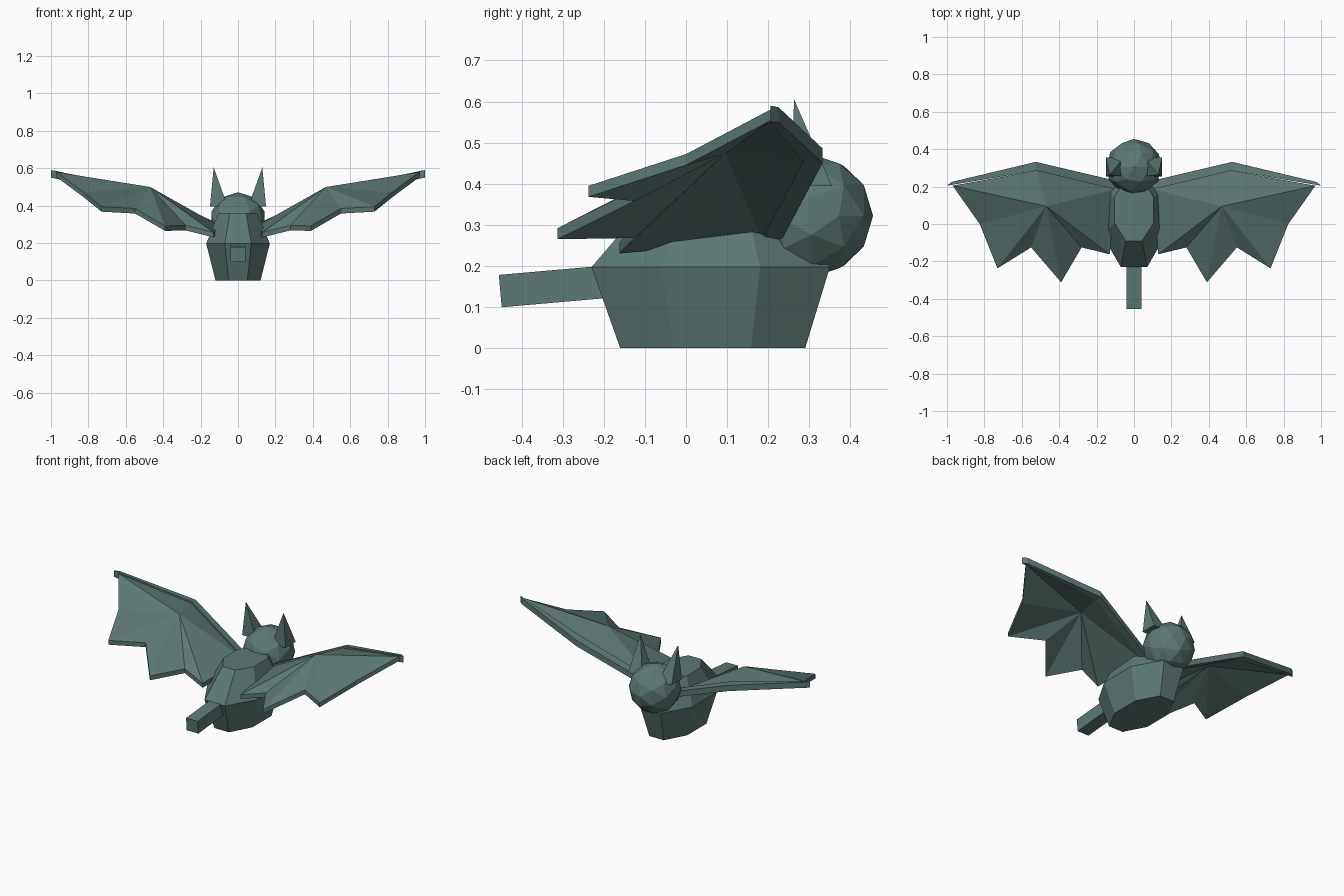
import bpy, bmesh, math
from mathutils import Matrix, Vector

cube = bpy.data.objects.get("Cube")
if cube:
    bpy.data.objects.remove(cube, do_unlink=True)

# Single flat colour
COLOUR = (0.11, 0.19, 0.175, 1)
mat = bpy.data.materials.new("grey_teal")
mat.use_nodes = True
mat.diffuse_color = COLOUR
bsdf = next(n for n in mat.node_tree.nodes if n.type == 'BSDF_PRINCIPLED')
bsdf.inputs["Base Color"].default_value = COLOUR
bsdf.inputs["Roughness"].default_value = 0.9


def finish(name, bm):
    bmesh.ops.recalc_face_normals(bm, faces=bm.faces[:])
    mesh = bpy.data.meshes.new(name)
    bm.to_mesh(mesh)
    bm.free()
    mesh.materials.append(mat)
    obj = bpy.data.objects.new(name, mesh)
    bpy.context.collection.objects.link(obj)
    return obj


def loft(name, rings):
    """Bridge matching rings of points and cap both ends."""
    bm = bmesh.new()
    loops = [[bm.verts.new(p) for p in ring] for ring in rings]
    for a, b in zip(loops, loops[1:]):
        for i in range(len(a)):
            j = (i + 1) % len(a)
            bm.faces.new((a[i], a[j], b[j], b[i]))
    bm.faces.new(loops[0])
    bm.faces.new(loops[-1])
    return finish(name, bm)


def octagon(cy, half_x, half_y, z):
    k = 1 / math.cos(math.pi / 8)
    angles = [math.pi / 8 + i * math.pi / 4 for i in range(8)]
    return [(half_x * k * math.cos(a), cy + half_y * k * math.sin(a), z) for a in angles]


# Body
loft("body", [octagon(0.065, 0.12, 0.225, 0),
              octagon(0.06, 0.17, 0.29, 0.197),
              octagon(0.075, 0.105, 0.165, 0.36)])

# Head, with its pole facing forwards
bm = bmesh.new()
bmesh.ops.create_icosphere(bm, subdivisions=2, radius=0.15,
                           matrix=Matrix.Translation((0, 0.305, 0.322)) @ Matrix.Rotation(-math.pi / 2, 4, 'X'))
finish("head", bm)

# Tail
bm = bmesh.new()
bmesh.ops.create_cube(bm, size=1, matrix=Matrix.Translation((0, -0.29, 0.153))
                      @ Matrix.Rotation(math.radians(5), 4, 'X')
                      @ Matrix.Diagonal((0.08, 0.325, 0.079, 1)))
finish("tail", bm)

# Membrane outline: arm points, then alternating finger tips and notches
HUB = (0.47, 0.095, 0.473)
OUTLINE = [(0.1, 0.185, 0.265), (0.52, 0.285, 0.455), (0.97, 0.205, 0.553),
           (0.825, 0.0, 0.445), (0.73, -0.237, 0.368), (0.55, -0.125, 0.358),
           (0.39, -0.312, 0.265), (0.28, -0.125, 0.268), (0.13, -0.162, 0.23)]
# Arm spine: back and front lower edge at root, elbow and tip
ARM = [((0.1, 0.185, 0.262), (0.1, 0.232, 0.262)),
       ((0.52, 0.285, 0.453), (0.525, 0.332, 0.45)),
       ((1.0, 0.205, 0.55), (0.975, 0.225, 0.55))]


def side_point(p, side, lift=0.0):
    return Vector((p[0] * side, p[1], p[2] + lift))


def membrane(name, side, thickness=0.027):
    bm = bmesh.new()
    layers = []
    for lift in (0, thickness):
        hub = bm.verts.new(side_point(HUB, side, lift))
        rim = [bm.verts.new(side_point(p, side, lift)) for p in OUTLINE]
        for i in range(len(rim)):
            bm.faces.new((hub, rim[i], rim[(i + 1) % len(rim)]))
        layers.append(rim)
    low, high = layers
    for i in range(len(low)):
        j = (i + 1) % len(low)
        bm.faces.new((low[i], low[j], high[j], high[i]))
    return finish(name, bm)


def ear(name, side):
    bm = bmesh.new()
    base = [bm.verts.new((side * x, y, 0.395))
            for x, y in ((0.055, 0.255), (0.15, 0.255), (0.15, 0.355), (0.055, 0.355))]
    tip = bm.verts.new((side * 0.13, 0.263, 0.605))
    bm.faces.new(base)
    for i in range(4):
        bm.faces.new((base[i], base[(i + 1) % 4], tip))
    return finish(name, bm)


# Wings and ears on both sides
for label, side in (("left", 1), ("right", -1)):
    membrane(label + "_wing_membrane", side)
    loft(label + "_wing_arm",
         [[side_point(back, side), side_point(front, side),
           side_point(front, side, 0.036), side_point(back, side, 0.04)]
          for back, front in ARM])
    ear(label + "_ear", side)
